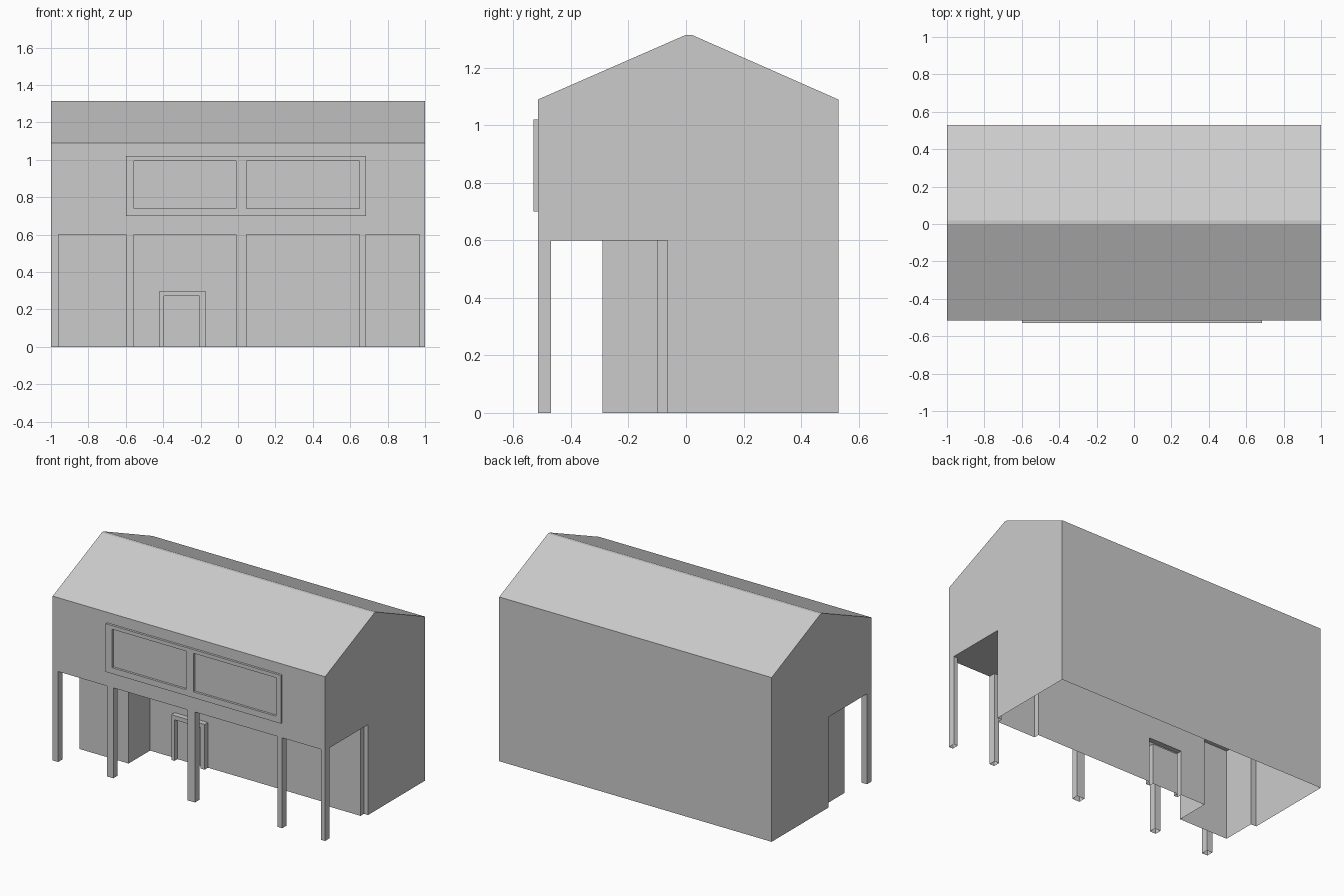
import bpy, bmesh
from mathutils import Vector

if "Cube" in bpy.data.objects:
    bpy.data.objects.remove(bpy.data.objects["Cube"])

F, B = -0.515, 0.53          # front and back of the upper storey
WALL, SOFFIT, EAVE, RIDGE = -0.065, 0.60, 1.09, 1.315


def make(name, polys, push=None, faces_front=False):
    """Weld polygons into one flat-faced object, optionally extruded."""
    bm = bmesh.new()
    for p in polys:
        bm.faces.new([bm.verts.new(v) for v in p])
    bmesh.ops.remove_doubles(bm, verts=bm.verts[:], dist=1e-5)
    if push:
        r = bmesh.ops.extrude_face_region(bm, geom=bm.faces[:])
        vs = [g for g in r["geom"] if isinstance(g, bmesh.types.BMVert)]
        bmesh.ops.translate(bm, verts=vs, vec=Vector(push))
    bmesh.ops.recalc_face_normals(bm, faces=bm.faces[:])
    if faces_front and sum(f.normal.y * f.calc_area() for f in bm.faces) > 0:
        bmesh.ops.reverse_faces(bm, faces=bm.faces[:])
    me = bpy.data.meshes.new(name)
    bm.to_mesh(me)
    bm.free()
    ob = bpy.data.objects.new(name, me)
    bpy.context.collection.objects.link(ob)
    return ob


def strip(a, b):
    """Quads between two matching point rows."""
    return [(a[i], a[i + 1], b[i + 1], b[i]) for i in range(len(a) - 1)]


def door_outline(x0, x1, top, y):
    return [(x0, y, 0), (x0, y, top), (x1, y, top), (x1, y, 0)]


# Building shell: gable profile swept along x, open underneath
profile = [(WALL, 0), (WALL, SOFFIT), (F, SOFFIT), (F, EAVE), (0, RIDGE),
           (0.02, RIDGE), (B, EAVE), (B, 0)]
left = [(-1, y, z) for y, z in profile]
right = [(1, y, z) for y, z in profile]
shell = [left, right] + strip(left, right)[1:]

# Recessed ground-floor wall with the projecting bay and shallow panel
plan = [(-1, WALL), (-0.96, WALL), (-0.96, -0.29), (-0.6, -0.29), (-0.6, WALL),
        (0.685, WALL), (0.685, -0.10), (0.97, -0.10), (0.97, WALL), (1, WALL)]
walls = strip([(x, y, 0) for x, y in plan], [(x, y, SOFFIT) for x, y in plan])
outer = door_outline(-0.42, -0.175, 0.30, WALL)
walls[4] = ([(-0.6, WALL, 0)] + outer
            + [(0.685, WALL, 0), (0.685, WALL, SOFFIT), (-0.6, WALL, SOFFIT)])
make("building_shell", shell + walls)

# Door surround and inset door leaf
outer_f = door_outline(-0.42, -0.175, 0.30, -0.10)
inner_f = door_outline(-0.395, -0.205, 0.272, -0.10)
leaf = door_outline(-0.395, -0.205, 0.272, -0.07)
make("door", strip(outer, outer_f) + strip(outer_f, inner_f)
     + strip(inner_f, leaf) + [leaf], faces_front=True)

# Window frame: grid of cells with the two panes left open
xs = [-0.6, -0.555, -0.01, 0.045, 0.65, 0.685]
zs = [0.70, 0.74, 0.995, 1.02]
cells = [[(xs[i], F, zs[k]), (xs[i + 1], F, zs[k]),
          (xs[i + 1], F, zs[k + 1]), (xs[i], F, zs[k + 1])]
         for i in range(5) for k in range(3) if not (k == 1 and i in (1, 3))]
frame = make("window_frame", cells, push=(0, -0.015, 0), faces_front=True)

# Porch columns, open tubes
for n, (a, b) in enumerate([(-1, -0.96), (-0.6, -0.555), (-0.01, 0.045),
                            (0.65, 0.685), (0.97, 1)]):
    ring = [(a, F), (b, F), (b, -0.47), (a, -0.47), (a, F)]
    make(f"porch_column_{n + 1}", strip([(x, y, 0) for x, y in ring],
                                        [(x, y, SOFFIT) for x, y in ring]))
